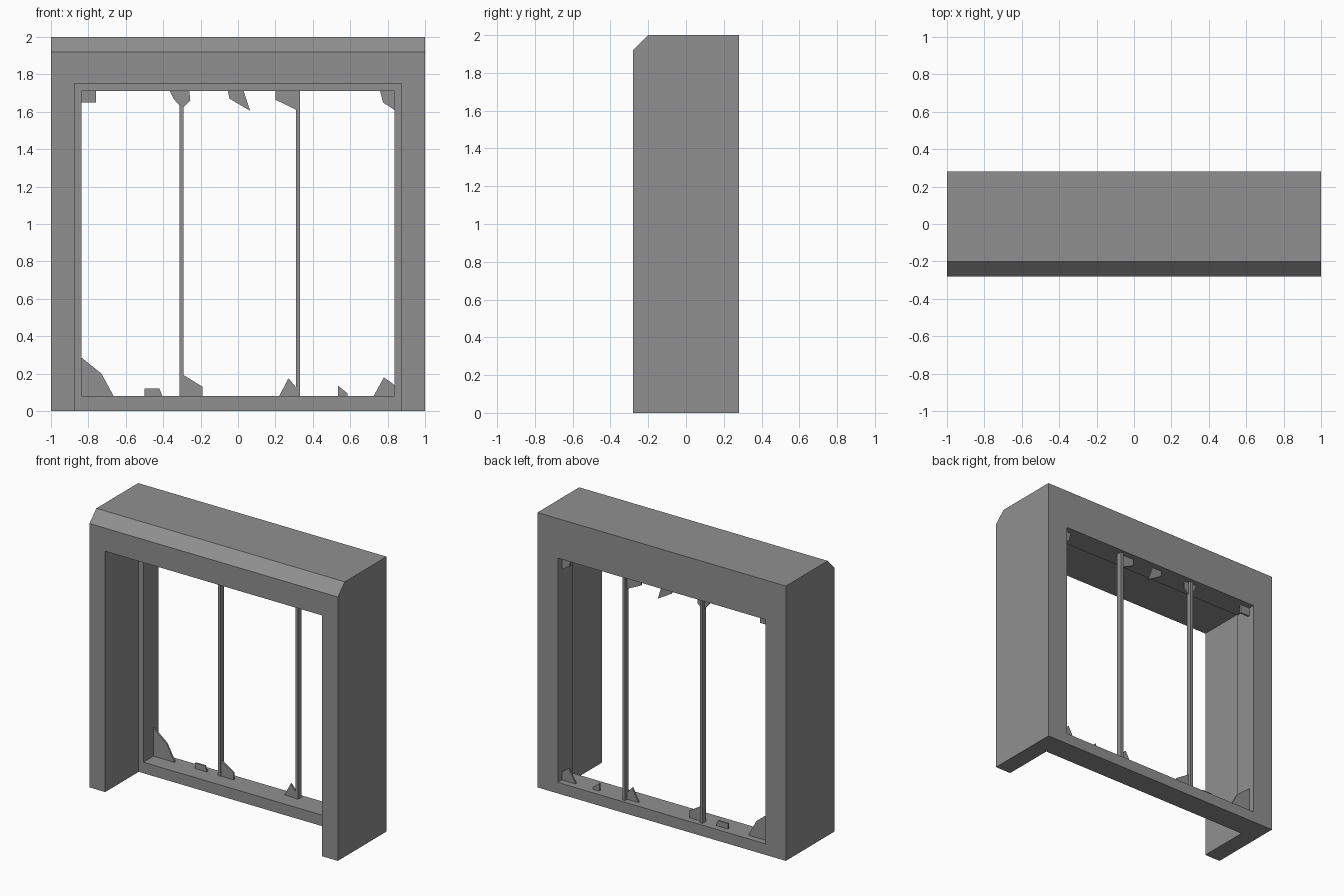
import bpy
import bmesh
from mathutils import Vector

if "Cube" in bpy.data.objects:
    bpy.data.objects.remove(bpy.data.objects["Cube"], do_unlink=True)

grey = bpy.data.materials.new("grey")
grey.use_nodes = True
colour = (0.28, 0.28, 0.28, 1)
grey.diffuse_color = colour
grey.node_tree.nodes["Principled BSDF"].inputs["Base Color"].default_value = colour


def prism(name, points, direction):
    """Closed flat-faced solid: a polygon swept along a direction."""
    bm = bmesh.new()
    face = bm.faces.new([bm.verts.new(p) for p in points])
    swept = bmesh.ops.extrude_face_region(bm, geom=[face])["geom"]
    verts = [v for v in swept if isinstance(v, bmesh.types.BMVert)]
    bmesh.ops.translate(bm, verts=verts, vec=Vector(direction))
    bmesh.ops.recalc_face_normals(bm, faces=bm.faces)
    mesh = bpy.data.meshes.new(name)
    bm.to_mesh(mesh)
    bm.free()
    mesh.materials.append(grey)
    obj = bpy.data.objects.new(name, mesh)
    bpy.context.collection.objects.link(obj)
    return obj


def box(name, x0, x1, y0, y1, z0, z1):
    base = [(x0, y0, z0), (x1, y0, z0), (x1, y0, z1), (x0, y0, z1)]
    return prism(name, base, (0, y1 - y0, 0))


def cut(target, cutter):
    mod = target.modifiers.new("cut", 'BOOLEAN')
    mod.operation = 'DIFFERENCE'
    mod.solver = 'EXACT'
    mod.object = cutter
    bpy.context.view_layer.objects.active = target
    bpy.ops.object.modifier_apply(modifier=mod.name)
    bpy.data.objects.remove(cutter, do_unlink=True)


# Window surround: side profile with a chamfered top front edge
side = [(-0.28, 0), (0.28, 0), (0.28, 2), (-0.2, 2), (-0.28, 1.92)]
frame = prism("window_frame", [(-1, y, z) for y, z in side], (2, 0, 0))

# Deep front recess open at the bottom, then the smaller window opening
cut(frame, box("recess_cutter", -0.873, 0.873, -1, 0.105, -1, 1.752))
cut(frame, box("opening_cutter", -0.836, 0.836, 0, 1, 0.08, 1.712))

# Upright bars
for name, x in (("right_bar", -0.302), ("left_bar", 0.321)):
    box(name, x - 0.011, x + 0.011, 0.217, 0.257, 0.08, 1.712)

# Broken glass left along the head and the sill
top, sill = 1.712, 0.08
shards = {
    "top_corner_shard_right": [(-.836, top), (-.76, top), (-.76, 1.65), (-.836, 1.65)],
    "top_bar_shard_outer": [(-.365, top), (-.31, top), (-.31, 1.63), (-.345, 1.67)],
    "top_bar_shard_inner": [(-.295, top), (-.26, top), (-.255, 1.66), (-.295, 1.62)],
    "top_middle_shard": [(-.055, top), (.03, top), (.065, 1.605), (-.045, 1.67)],
    "top_bar_shard_left": [(.2, top), (.312, top), (.312, 1.61), (.2, 1.665)],
    "top_corner_shard_left": [(.76, top), (.836, top), (.836, 1.61), (.775, 1.65)],
    "sill_corner_shard_right": [(-.836, sill), (-.836, .285), (-.73, .2), (-.665, sill)],
    "sill_small_shard_right": [(-.5, sill), (-.5, .12), (-.42, .12), (-.405, sill)],
    "sill_bar_shard_right": [(-.295, sill), (-.295, .195), (-.19, .13), (-.19, sill)],
    "sill_bar_shard_left": [(.22, sill), (.27, .175), (.312, .125), (.312, sill)],
    "sill_small_shard_left": [(.535, sill), (.535, .135), (.585, .095), (.585, sill)],
    "sill_corner_shard_left": [(.725, sill), (.78, .18), (.836, .14), (.836, sill)],
}
for name, outline in shards.items():
    prism(name, [(x, 0.221, z) for x, z in outline], (0, 0.012, 0))
